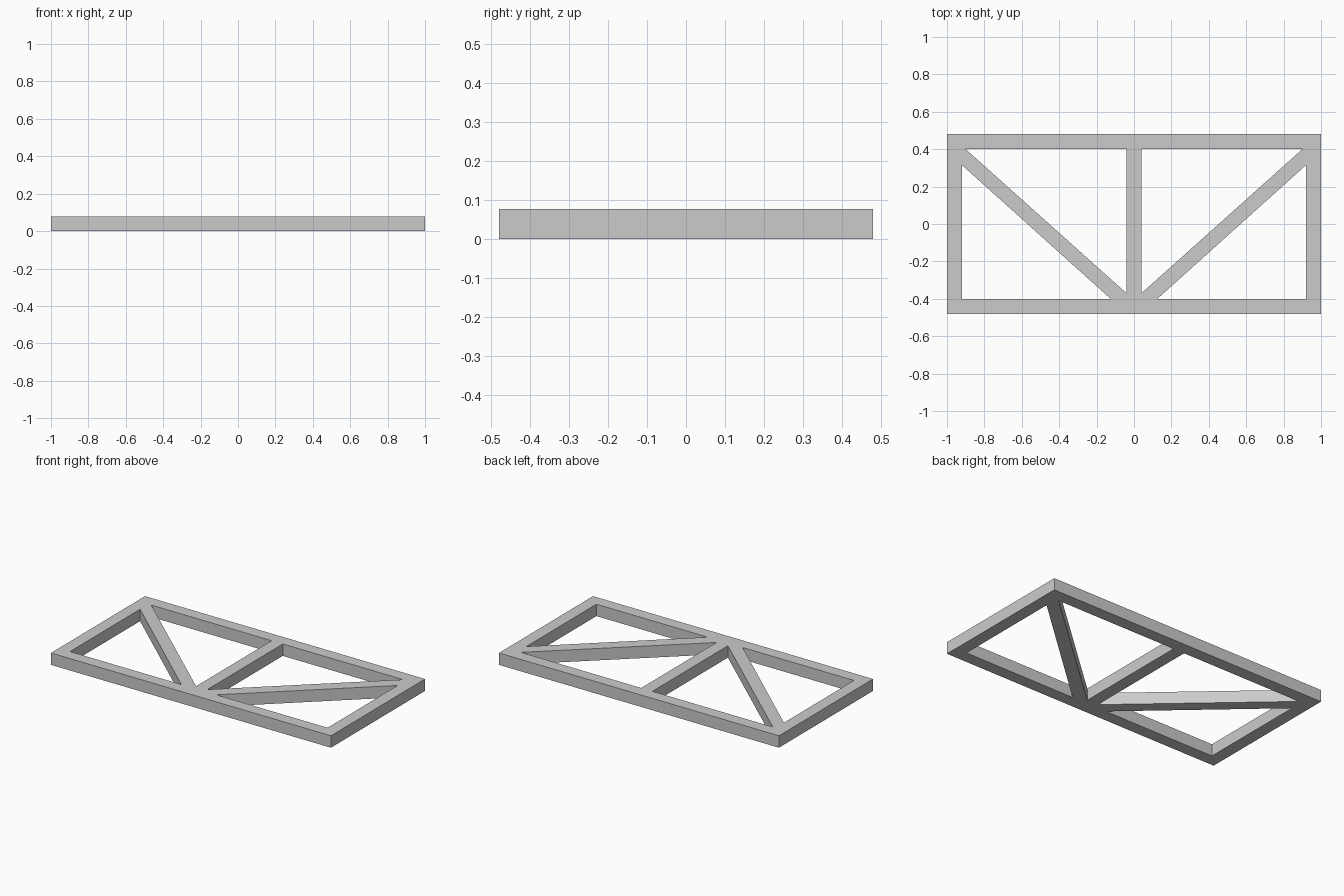
import bpy
import bmesh

cube = bpy.data.objects.get("Cube")
if cube:
    bpy.data.objects.remove(cube, do_unlink=True)

HX, HY = 1.0, 0.48       # outer half sizes
BAR = 0.08               # rim width
POST = 0.04              # half width of the centre post
HEIGHT = 0.077
IX, IY = HX - BAR, HY - BAR

# Single flat colour
grey = bpy.data.materials.new("light grey")
grey.use_nodes = True
colour = (0.6, 0.6, 0.6, 1)
grey.diffuse_color = colour
grey.node_tree.nodes["Principled BSDF"].inputs["Base Color"].default_value = colour

# Outline and the triangular openings of the right half, mirrored to the left
outline = [(-HX, -HY), (HX, -HY), (HX, HY), (-HX, HY)]
outer_opening = [(IX, -IY), (IX, 0.315), (0.125, -IY)]
inner_opening = [(POST, IY), (POST, -0.37), (0.9, IY)]
loops = [outline]
for opening in (outer_opening, inner_opening):
    for side in (1, -1):
        loops.append([(side * x, y) for x, y in opening])

# Fill the pierced outline, then extrude it to one seamless braced frame
bm = bmesh.new()
for loop in loops:
    verts = [bm.verts.new((x, y, 0)) for x, y in loop]
    for a, b in zip(verts, verts[1:] + verts[:1]):
        bm.edges.new((a, b))
bmesh.ops.triangle_fill(bm, edges=bm.edges[:], use_beauty=True, normal=(0, 0, 1))
top = bmesh.ops.extrude_face_region(bm, geom=bm.faces[:], use_keep_orig=True)
top_verts = [g for g in top["geom"] if isinstance(g, bmesh.types.BMVert)]
bmesh.ops.translate(bm, verts=top_verts, vec=(0, 0, HEIGHT))
bmesh.ops.recalc_face_normals(bm, faces=bm.faces[:])

mesh = bpy.data.meshes.new("braced_frame")
bm.to_mesh(mesh)
bm.free()
mesh.materials.append(grey)
frame = bpy.data.objects.new("braced_frame", mesh)
bpy.context.collection.objects.link(frame)
